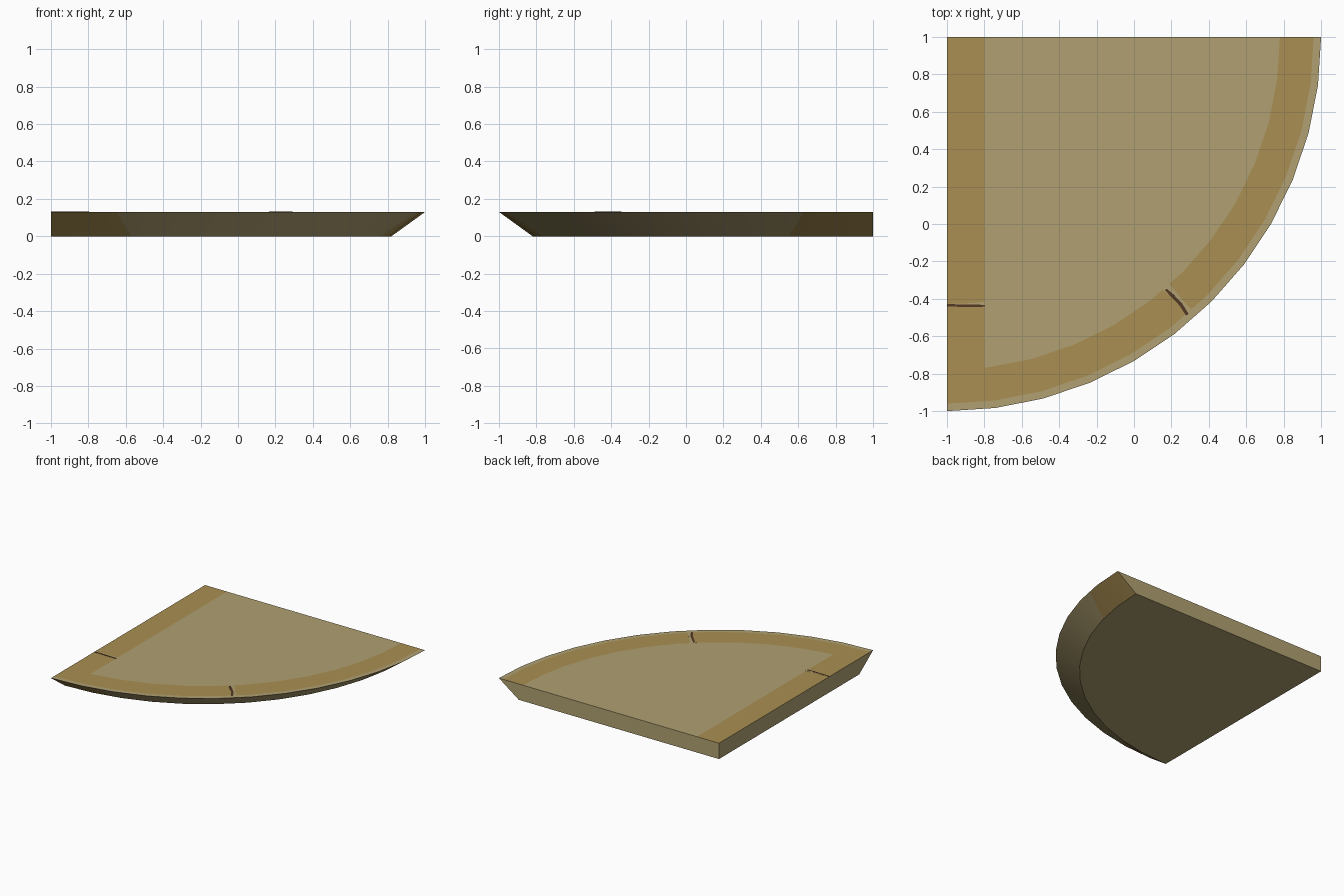
import bpy, bmesh, math
from mathutils import Vector

if "Cube" in bpy.data.objects:
    bpy.data.objects.remove(bpy.data.objects["Cube"])

H = 0.13             # slab height
CX, CY = -1.0, 1.0   # corner where the two straight sides meet
SEG = 12             # segments in the quarter arc


def srgb(r, g, b):
    f = lambda c: c / 12.92 if c <= 0.04045 else ((c + 0.055) / 1.055) ** 2.4
    return (f(r / 255), f(g / 255), f(b / 255), 1)


def material(name, rgb):
    m = bpy.data.materials.new(name)
    m.diffuse_color = srgb(*rgb)
    m.use_nodes = True
    m.node_tree.nodes["Principled BSDF"].inputs["Base Color"].default_value = m.diffuse_color
    return m


TAN = material("tan", (176, 160, 113))
BROWN = material("golden brown", (170, 143, 82))
DARK = material("dark brown", (84, 56, 36))


def make_object(name, bm, mats):
    me = bpy.data.meshes.new(name)
    bm.normal_update()
    bm.to_mesh(me)
    bm.free()
    for m in mats:
        me.materials.append(m)
    ob = bpy.data.objects.new(name, me)
    bpy.context.collection.objects.link(ob)
    return ob


def cut(bm, faces, co, no):
    """Cut only the given faces along a plane."""
    edges = {e for f in faces for e in f.edges}
    verts = {v for f in faces for v in f.verts}
    bmesh.ops.bisect_plane(bm, geom=list(verts) + list(edges) + list(faces),
                           plane_co=co, plane_no=no, dist=1e-5)


# Quarter-round slab: rings of the top, sloping rim, flat bottom
bm = bmesh.new()


def ring(r, z):
    return [bm.verts.new((CX + r * math.cos(a), CY - r * math.sin(a), z))
            for a in (i * math.pi / 2 / SEG for i in range(SEG + 1))]


top_c = bm.verts.new((CX, CY, H))
bot_c = bm.verts.new((CX, CY, 0))
rings = [ring(1.78, H), ring(1.96, H), ring(2.0, H), ring(1.82, 0)]
bm.faces.new([top_c] + rings[0])
for a, b in zip(rings, rings[1:]):
    for i in range(SEG):
        bm.faces.new((a[i], b[i], b[i + 1], a[i + 1]))
bm.faces.new([bot_c] + rings[3][::-1])
# Straight sides
for k in (0, SEG):
    bm.faces.new([top_c] + [r[k] for r in rings] + [bot_c])
bmesh.ops.recalc_face_normals(bm, faces=bm.faces)


def is_top(f):
    return f.normal.z > 0.9


def is_rim(f):
    return -0.95 < f.normal.z < -0.2


# Cut the colour borders: straight band on top, both ends of the rim
cut(bm, [f for f in bm.faces if is_top(f)], (-0.8, 0, 0), (1, 0, 0))
cut(bm, [f for f in bm.faces if is_rim(f)], (-0.57, 0, 0), (0.13, 0, 0.08))
bm.normal_update()
cut(bm, [f for f in bm.faces if is_rim(f)], (0, 0.55, 0), (0, 0.13, -0.08))
bm.normal_update()
for f in bm.faces:
    c = f.calc_center_median()
    r = math.hypot(c.x - CX, c.y - CY)
    if is_top(f):
        f.material_index = int(r < 1.95 and (c.x < -0.8 or r > 1.777))
    elif is_rim(f):
        s = 0.08 / 0.13 * c.z
        f.material_index = int(c.x < -0.57 - s or c.y > 0.55 + s)
slab = make_object("quarter_round_slab", bm, [TAN, BROWN])
bpy.context.view_layer.objects.active = slab
slab.select_set(True)
bpy.ops.object.shade_smooth_by_angle(angle=math.radians(25))


# Thin plates for the seam lines in the border
def strip(name, pts, widths, mat, thick):
    bm = bmesh.new()
    left, right = [], []
    for i, p in enumerate(pts):
        d = Vector(pts[min(i + 1, len(pts) - 1)]) - Vector(pts[max(i - 1, 0)])
        n = Vector((-d.y, d.x)).normalized() * widths[i] / 2
        left.append(bm.verts.new((p[0] + n.x, p[1] + n.y, H - 0.002)))
        right.append(bm.verts.new((p[0] - n.x, p[1] - n.y, H - 0.002)))
    f = bm.faces.new(right + left[::-1])
    ext = bmesh.ops.extrude_face_region(bm, geom=[f])
    for v in ext["geom"]:
        if isinstance(v, bmesh.types.BMVert):
            v.co.z = H + thick
    bmesh.ops.recalc_face_normals(bm, faces=bm.faces)
    return make_object(name, bm, [mat])


strip("rim_seam_edge", [(0.17, -0.335), (0.24, -0.405), (0.305, -0.485)],
      [0.05, 0.026, 0.045], TAN, 0.0008)
strip("rim_seam", [(0.17, -0.35), (0.205, -0.383), (0.25, -0.43), (0.285, -0.485)],
      [0.012, 0.018, 0.018, 0.016], DARK, 0.0016)
strip("side_seam_edge", [(-0.998, -0.434), (-0.88, -0.432), (-0.79, -0.43)],
      [0.014, 0.018, 0.03], TAN, 0.0008)
strip("side_seam", [(-0.998, -0.434), (-0.9, -0.437), (-0.795, -0.437)],
      [0.012, 0.014, 0.01], DARK, 0.0016)
